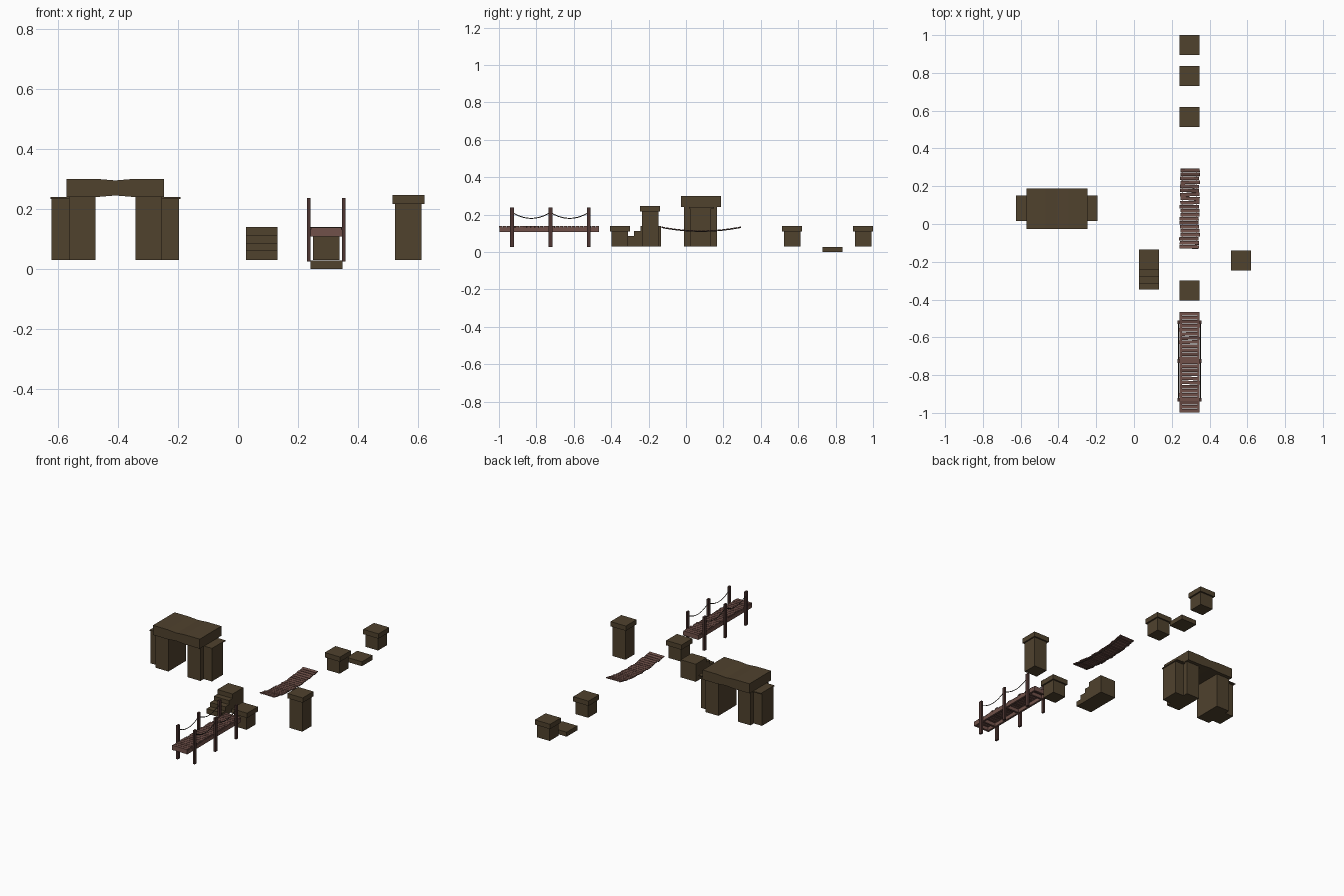
import bpy, bmesh, math, random
from mathutils import Vector, Matrix

if "Cube" in bpy.data.objects:
    bpy.data.objects.remove(bpy.data.objects["Cube"])

random.seed(4)


def material(name, rgb):
    m = bpy.data.materials.new(name)
    m.diffuse_color = (*rgb, 1)
    m.use_nodes = True
    m.node_tree.nodes["Principled BSDF"].inputs["Base Color"].default_value = m.diffuse_color
    return m


STONE = material("brown stone", (0.080, 0.054, 0.027))
PLANK = material("plank wood", (0.165, 0.083, 0.068))
PLANK_DARK = material("dark plank wood", (0.120, 0.060, 0.049))
POST = material("post wood", (0.075, 0.036, 0.031))
ROPE = material("rope", (0.050, 0.040, 0.030))


def finish(name, bm, *mats):
    bmesh.ops.recalc_face_normals(bm, faces=bm.faces)
    me = bpy.data.meshes.new(name)
    bm.to_mesh(me)
    bm.free()
    for m in mats:
        me.materials.append(m)
    ob = bpy.data.objects.new(name, me)
    bpy.context.collection.objects.link(ob)
    return ob


def add_box(bm, x, y, z, mat=0, tilt=0.0, yaw=0.0):
    """Box from (min, max) ranges, optionally turned about its centre."""
    c = Vector((sum(x) / 2, sum(y) / 2, sum(z) / 2))
    size = (x[1] - x[0], y[1] - y[0], z[1] - z[0])
    mx = (Matrix.Translation(c) @ Matrix.Rotation(yaw, 4, 'Z')
          @ Matrix.Rotation(tilt, 4, 'X') @ Matrix.Diagonal((*size, 1)))
    for v in bmesh.ops.create_cube(bm, size=1, matrix=mx)['verts']:
        for f in v.link_faces:
            f.material_index = mat


def boxes(name, mat, *ranges):
    bm = bmesh.new()
    for r in ranges:
        add_box(bm, *r)
    return finish(name, bm, mat)


def extrude_profile(name, pts, axis, lo, hi, mat):
    """Extrude a 2D outline along x (points are y, z) or y (points are x, z)."""
    bm = bmesh.new()
    place = (lambda p: (lo, *p)) if axis == 'x' else (lambda p: (p[0], lo, p[1]))
    face = bm.faces.new([bm.verts.new(place(p)) for p in pts])
    ext = bmesh.ops.extrude_face_region(bm, geom=[face])['geom']
    d = Vector((hi - lo, 0, 0)) if axis == 'x' else Vector((0, hi - lo, 0))
    bmesh.ops.translate(bm, vec=d, verts=[g for g in ext if isinstance(g, bmesh.types.BMVert)])
    return finish(name, bm, mat)


# Stone arch: two stepped piers with a thin cap on the outer block
ARCH_X = -0.408
for side, s in (("left", -1), ("right", 1)):
    def span(a, b):
        return tuple(sorted((ARCH_X + s * a, ARCH_X + s * b)))
    boxes(f"arch_{side}_pier", STONE,
          (span(0.067, 0.155), (-0.01, 0.166), (0.03, 0.24)),
          (span(0.155, 0.212), (0.022, 0.134), (0.03, 0.236)),
          (span(0.150, 0.216), (0.017, 0.150), (0.234, 0.24)))

# Arch lintel, pinched slightly in the middle
half = [(-0.162, 0.030), (-0.06, 0.030), (0, 0.025), (0.06, 0.030), (0.162, 0.030)]
outline = [(ARCH_X + x, 0.27 + h) for x, h in half] + \
          [(ARCH_X + x, 0.27 - h) for x, h in reversed(half)]
extrude_profile("arch_lintel", outline, 'y', -0.027, 0.187, STONE)

# Stone stairs rising to the back
steps = [(-0.348, 0.061), (-0.314, 0.087), (-0.277, 0.112), (-0.242, 0.14)]
outline = [(-0.135, 0.03), (-0.348, 0.03)]
for i, (y, z) in enumerate(steps):
    outline.append((y, z))
    outline.append((steps[i + 1][0] if i < 3 else -0.135, z))
extrude_profile("stairs", outline, 'x', 0.027, 0.132, STONE)

# Capped pedestals: centre x, centre y, top z
PATH_X = 0.294
for name, x, y, top in (("tall_pedestal", 0.567, -0.192, 0.247),
                        ("near_pedestal", PATH_X, -0.353, 0.14),
                        ("middle_pedestal", PATH_X, 0.567, 0.14),
                        ("far_pedestal", PATH_X, 0.947, 0.14)):
    boxes(name, STONE,
          ((x - 0.044, x + 0.044), (y - 0.044, y + 0.044), (0.03, top - 0.03)),
          ((x - 0.053, x + 0.053), (y - 0.053, y + 0.053), (top - 0.03, top)))

# Loose low slab
boxes("low_slab", STONE, ((PATH_X - 0.053, PATH_X + 0.053), (0.73, 0.836), (0.0, 0.028)))


def planks(name, y0, y1, n, height, thick):
    """Row of uneven planks; height(y) gives the top of the deck."""
    bm = bmesh.new()
    pitch = (y1 - y0) / n
    for i in range(n):
        y = y0 + (i + 0.5) * pitch
        slope = math.atan((height(y + 0.01) - height(y - 0.01)) / 0.02)
        shift = random.uniform(-0.004, 0.004)
        add_box(bm, (PATH_X - 0.051 + shift, PATH_X + 0.051 + shift),
                (y - pitch * 0.43, y + pitch * 0.43),
                (height(y) - thick, height(y)), 1 if i % 4 == 2 else 0,
                slope, random.uniform(-0.02, 0.02))
    return finish(name, bm, PLANK, PLANK_DARK)


def rope(name, pts, radius, mat):
    cu = bpy.data.curves.new(name, 'CURVE')
    cu.dimensions = '3D'
    cu.bevel_depth = radius
    cu.bevel_resolution = 0
    cu.use_fill_caps = True
    sp = cu.splines.new('POLY')
    sp.points.add(len(pts) - 1)
    for p, co in zip(sp.points, pts):
        p.co = (*co, 1)
    cu.materials.append(mat)
    ob = bpy.data.objects.new(name, cu)
    bpy.context.collection.objects.link(ob)


# Hanging plank bridge with a rope under each side
def sag(y):
    return 0.116 + 0.021 * ((y - 0.081) / 0.214) ** 2


planks("hanging_bridge_planks", -0.132, 0.295, 20, sag, 0.005)
for side, s in (("left", -1), ("right", 1)):
    ys = [-0.13 + 0.423 * i / 12 for i in range(13)]
    rope(f"hanging_bridge_{side}_rope",
         [(PATH_X + s * 0.038, y, sag(y) - 0.006) for y in ys], 0.002, ROPE)

# Wooden pier: deck planks over a beam frame
planks("pier_planks", -1.0, -0.464, 25, lambda y: 0.138, 0.008)
POST_Y = (-0.93, -0.725, -0.52)
boxes("pier_side_beams", PLANK,
      *[((PATH_X + s * 0.047 - 0.006, PATH_X + s * 0.047 + 0.006), (-0.998, -0.466), (0.108, 0.131))
        for s in (-1, 1)])
boxes("pier_cross_beams", PLANK,
      *[((PATH_X - 0.042, PATH_X + 0.042), (y - 0.006, y + 0.006), (0.109, 0.131))
        for y in (-0.992, *POST_Y, -0.472)])

# Pier posts and sagging hand ropes
for side, s in (("left", -1), ("right", 1)):
    x = PATH_X + s * 0.0585
    boxes(f"pier_{side}_posts", POST,
          *[((x - 0.006, x + 0.006), (y - 0.010, y + 0.010), (0.026, 0.237)) for y in POST_Y])
    pts = []
    for a, b in zip(POST_Y, POST_Y[1:]):
        for i in range(11):
            t = i / 10
            pts.append((x, a + (b - a) * t, 0.212 - 0.032 * 4 * t * (1 - t)))
    rope(f"pier_{side}_rope", pts, 0.0025, ROPE)
